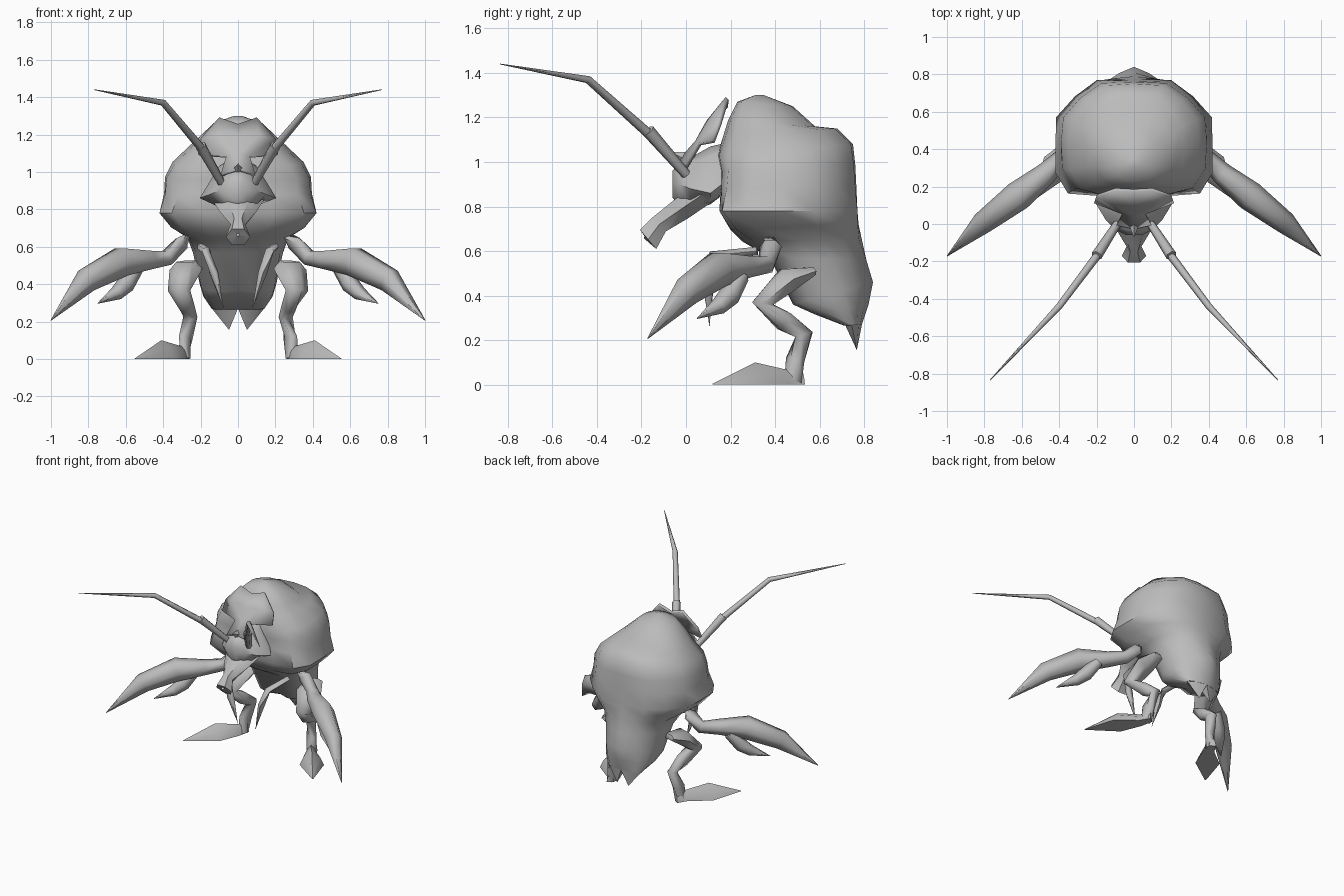
import bpy, bmesh, math
from mathutils import Vector

grey = bpy.data.materials.new("grey")
grey.diffuse_color = (0.5, 0.5, 0.5, 1)


def finish(name, bm, angle=50):
    bmesh.ops.recalc_face_normals(bm, faces=bm.faces)
    me = bpy.data.meshes.new(name)
    bm.to_mesh(me)
    bm.free()
    ob = bpy.data.objects.new(name, me)
    bpy.context.collection.objects.link(ob)
    me.materials.append(grey)
    bpy.ops.object.select_all(action='DESELECT')
    ob.select_set(True)
    bpy.context.view_layer.objects.active = ob
    bpy.ops.object.shade_smooth_by_angle(angle=math.radians(angle))
    return ob


def loft(bm, rings):
    """Skin a list of equal-length point rings and cap both ends."""
    vs = [[bm.verts.new(p) for p in r] for r in rings]
    n = len(vs[0])
    for a, b in zip(vs, vs[1:]):
        for i in range(n):
            j = (i + 1) % n
            bm.faces.new((a[i], a[j], b[j], b[i]))
    bm.faces.new(vs[0])
    bm.faces.new(vs[-1])


def tube(bm, path, n=6, side=1):
    """Path of (x, y, z, sideways radius, other radius)."""
    pts = [Vector((p[0] * side, p[1], p[2])) for p in path]
    rings = []
    for i, p in enumerate(pts):
        d = pts[min(i + 1, len(pts) - 1)] - pts[max(i - 1, 0)]
        d.normalize()
        u = d.cross(Vector((0, 0, 1)))
        if u.length < 0.25:
            u = Vector((1, 0, 0)) - d * d.x
        u.normalize()
        if u.x < 0:
            u = -u
        v = u.cross(d)
        ru, rv = path[i][3], path[i][-1]
        rings.append([p + u * ru * math.cos(2 * math.pi * k / n)
                      + v * rv * math.sin(2 * math.pi * k / n) for k in range(n)])
    loft(bm, rings)


def pair(name, *paths, n=6):
    for side, label in ((1, "right"), (-1, "left")):
        bm = bmesh.new()
        for p in paths:
            tube(bm, p, n, side)
        finish(label + "_" + name, bm, 75)


# Half outlines from front centre to back centre: share of width, share of depth
box = [(0, 0), (0.45, 0), (0.84, 0.02), (1, 0.2), (1, 0.45), (0.99, 0.68), (0.75, 0.86), (0.47, 1), (0, 1)]
oval = [(math.sin(math.pi * k / 8), 0.5 - 0.5 * math.cos(math.pi * k / 8)) for k in range(9)]
wedge = [(0, 0.06), (0.4, 0.0), (0.78, 0.05), (0.95, 0.2), (1, 0.42), (0.92, 0.62), (0.7, 0.79), (0.38, 0.91), (0, 1)]
# Shell: half width, front y, back y, front z, back z, outline, share of that outline
sections = [
    (0.02, 0.31, 0.35, 1.30, 1.30, box, 0.0),
    (0.13, 0.23, 0.48, 1.27, 1.25, box, 0.2),
    (0.22, 0.19, 0.58, 1.19, 1.16, box, 0.3),
    (0.27, 0.165, 0.68, 1.11, 1.15, box, 0.4),
    (0.35, 0.14, 0.75, 1.03, 1.08, box, 0.6),
    (0.39, 0.155, 0.76, 0.96, 0.99, box, 0.7),
    (0.395, 0.155, 0.765, 0.88, 0.89, box, 0.8),
    (0.42, 0.15, 0.77, 0.78, 0.78, box, 1.0),
    (0.36, 0.20, 0.775, 0.695, 0.72, box, 0.8),
    (0.27, 0.25, 0.79, 0.645, 0.65, box, 0.4),
    (0.24, 0.37, 0.81, 0.57, 0.56, wedge, 0.6),
    (0.205, 0.48, 0.84, 0.36, 0.46, wedge, 1.0),
    (0.185, 0.58, 0.82, 0.315, 0.36, wedge, 1.0),
    (0.14, 0.71, 0.79, 0.265, 0.27, wedge, 1.0),
]
rings = []
for w, yf, yb, zf, zb, outline, q in sections:
    half = []
    for (bx, bt), (ox, ot) in zip(outline, oval):
        x = w * (q * bx + (1 - q) * ox)
        t = q * bt + (1 - q) * ot
        half.append((x, yf + (yb - yf) * t, zf + (zb - zf) * t))
    rings.append(half + [(-x, y, z) for x, y, z in half[7:0:-1]])
bm = bmesh.new()
loft(bm, rings)
finish("shell", bm, 50)

# Two pointed wing tips at the bottom of the shell
for side, label in ((1, "right"), (-1, "left")):
    bm = bmesh.new()
    base = [(0, 0.715, 0.27), (0.11, 0.714, 0.27), (0.14, 0.744, 0.27), (0.09, 0.775, 0.27), (0, 0.79, 0.27)]
    v = [bm.verts.new((x * side, y, z)) for x, y, z in base]
    tip = bm.verts.new((0.048 * side, 0.767, 0.155))
    bm.faces.new(v)
    for i in range(5):
        bm.faces.new((v[i], v[(i + 1) % 5], tip))
    finish(label + "_wing_tip", bm)

# Head with wide cheeks: y, centre z, half width, up, down
bm = bmesh.new()
rings = []
for y, zc, w, up, dn in ((0.20, 0.93, 0.12, 0.16, 0.05), (0.11, 0.86, 0.205, 0.21, 0.05),
                         (0.02, 0.88, 0.15, 0.14, 0.10), (-0.03, 0.90, 0.10, 0.10, 0.10),
                         (-0.06, 0.90, 0.04, 0.06, 0.06)):
    rings.append([(w, y, zc), (w * 0.5, y, zc + up * 0.8), (0, y, zc + up), (-w * 0.5, y, zc + up * 0.8),
                  (-w, y, zc), (-w * 0.5, y, zc - dn * 0.8), (0, y, zc - dn), (w * 0.5, y, zc - dn * 0.8)])
loft(bm, rings)
finish("head", bm, 50)

# Snout flaring into the mouth
bm = bmesh.new()
tube(bm, [(0, 0.12, 0.885, 0.16, 0.06), (0, -0.02, 0.79, 0.10, 0.06),
          (0, -0.12, 0.72, 0.04, 0.05), (0, -0.17, 0.652, 0.065, 0.065),
          (0, -0.185, 0.665, 0.01, 0.01)])
finish("snout", bm, 45)

# Forked forehead crest
bm = bmesh.new()
mid = [(0, -0.02, 1.01), (0, 0.05, 1.09), (0, 0.10, 1.18), (0, 0.18, 1.25)]
edge = [(0.09, 0.00, 0.98), (0.06, 0.06, 1.08), (0.11, 0.11, 1.19), (0.10, 0.185, 1.285)]
arm = [(0.21, 0.12, 1.09), (0.20, 0.15, 1.17)]
for s in (1, -1):
    m = [bm.verts.new(p) for p in mid]
    e = [bm.verts.new((x * s, y, z)) for x, y, z in edge]
    a = [bm.verts.new((x * s, y, z)) for x, y, z in arm]
    for i in range(3):
        bm.faces.new((m[i], e[i], e[i + 1], m[i + 1]))
    bm.faces.new((e[1], a[0], a[1], e[2]))
    bm.faces.new((e[2], a[1], e[3]))
bmesh.ops.remove_doubles(bm, verts=bm.verts, dist=0.001)
crest = finish("crest", bm, 35)
thick = crest.modifiers.new("thickness", 'SOLIDIFY')
thick.thickness = 0.02
thick.offset = 0

# Small horn on the forehead
bm = bmesh.new()
tube(bm, [(0, 0.03, 1.00, 0.04, 0.05), (0, -0.065, 1.04, 0.004, 0.004)], 4)
finish("forehead_horn", bm, 30)

# Antennae: thick socket and thin bent feeler
pair("antenna",
     [(0.09, 0.00, 0.945, 0.022, 0.022), (0.20, -0.17, 1.14, 0.03, 0.03)],
     [(0.19, -0.16, 1.12, 0.022, 0.022), (0.40, -0.44, 1.37, 0.018, 0.018),
      (0.77, -0.835, 1.44, 0.002, 0.002)])

# Arms ending in a large claw with a shorter lower pincer
pair("claw_arm",
     [(0.24, 0.37, 0.69, 0.045, 0.04), (0.30, 0.38, 0.62, 0.05, 0.045), (0.38, 0.36, 0.54, 0.045, 0.045),
      (0.47, 0.27, 0.53, 0.06, 0.055), (0.62, 0.15, 0.52, 0.08, 0.085),
      (0.81, 0.005, 0.42, 0.06, 0.07), (1.0, -0.172, 0.207, 0.002, 0.002)],
     [(0.54, 0.25, 0.49, 0.035, 0.04), (0.60, 0.195, 0.40, 0.05, 0.05),
      (0.65, 0.145, 0.35, 0.04, 0.038), (0.75, 0.05, 0.297, 0.002, 0.002)])

# Thin spikes hanging under the head
pair("chest_spike",
     [(0.20, 0.32, 0.60, 0.02, 0.02), (0.17, 0.12, 0.58, 0.024, 0.022),
      (0.13, 0.10, 0.46, 0.028, 0.025), (0.075, 0.105, 0.265, 0.002, 0.002)], n=5)

# Bent legs with long pointed feet
pair("leg",
     [(0.25, 0.57, 0.51, 0.06, 0.02), (0.28, 0.46, 0.475, 0.09, 0.06), (0.315, 0.345, 0.365, 0.06, 0.055),
      (0.275, 0.44, 0.285, 0.045, 0.05), (0.255, 0.53, 0.225, 0.038, 0.045),
      (0.28, 0.49, 0.11, 0.035, 0.045), (0.29, 0.48, 0.005, 0.035, 0.045)])
for side, label in ((1, "right"), (-1, "left")):
    bm = bmesh.new()
    rings = []
    for x, y, w, h in ((0.28, 0.52, 0.025, 0.07), (0.31, 0.44, 0.04, 0.07),
                       (0.41, 0.31, 0.085, 0.10), (0.55, 0.12, 0.003, 0.004)):
        dx, dy = w * 0.82, w * 0.57
        rings.append([((x + k * dx) * side, y + k * dy, z)
                      for k, z in ((-1, 0), (1, 0), (0.7, h * 0.55), (0, h), (-0.7, h * 0.55))])
    loft(bm, rings)
    finish(label + "_foot", bm, 60)
